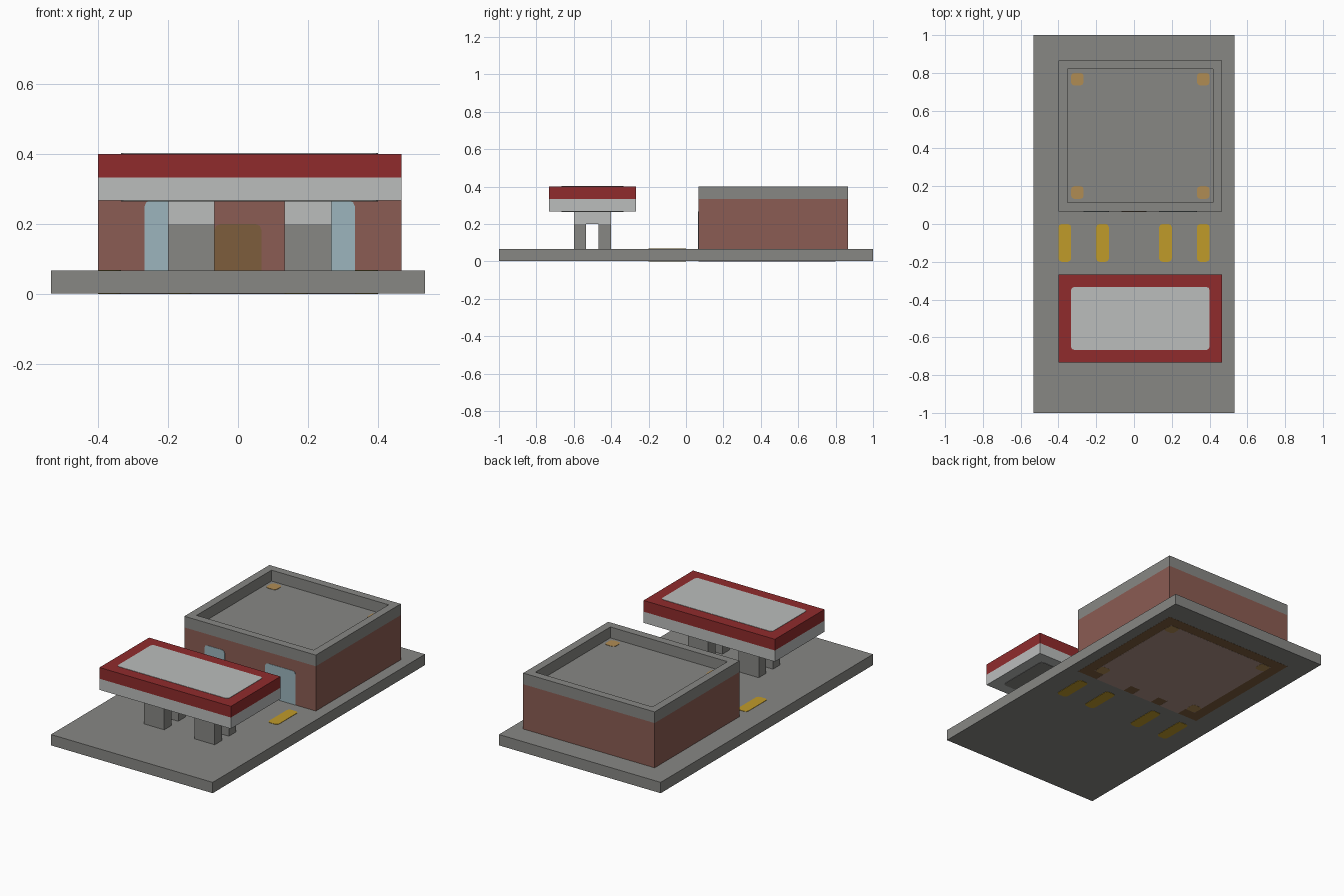
import bpy
import bmesh
from mathutils import Vector

cube = bpy.data.objects.get("Cube")
if cube:
    bpy.data.objects.remove(cube, do_unlink=True)

U = 1 / 15      # everything sits on a block grid of this size
THIN = 0.03     # thickness of painted plates, in blocks


def material(name, rgb):
    lin = [((c / 255 + 0.055) / 1.055) ** 2.4 for c in rgb]
    mat = bpy.data.materials.new(name)
    mat.use_nodes = True
    mat.diffuse_color = (*lin, 1)
    mat.node_tree.nodes["Principled BSDF"].inputs["Base Color"].default_value = (*lin, 1)
    return mat


GREY = material("concrete grey", (135, 135, 132))
LIGHT = material("light grey", (187, 189, 188))
RED = material("canopy red", (144, 43, 44))
BRICK = material("brick", (139, 92, 83))
BLUE = material("window blue", (156, 181, 189))
BROWN = material("door brown", (125, 93, 60))
YELLOW = material("line yellow", (192, 155, 42))
TAN = material("lamp tan", (176, 140, 84))
FLOOR = material("floor beige", (176, 148, 136))


def box(name, mat, lo, hi, chamfer_axis=None, recess=0):
    """Box between two grid corners; optional clipped corners or sunken top."""
    lo, hi = Vector(lo) * U, Vector(hi) * U
    bm = bmesh.new()
    bmesh.ops.create_cube(bm, size=1)
    for v in bm.verts:
        v.co = Vector((v.co[i] + 0.5) * (hi[i] - lo[i]) + lo[i] for i in range(3))
    if chamfer_axis is not None:
        edges = [e for e in bm.edges
                 if all(abs(e.verts[0].co[i] - e.verts[1].co[i]) < 1e-6
                        for i in range(3) if i != chamfer_axis)]
        bmesh.ops.bevel(bm, geom=edges, offset=0.25 * U, segments=2,
                        profile=0.5, affect='EDGES')
    if recess:
        bm.normal_update()
        top = max(bm.faces, key=lambda f: f.normal.z)
        bmesh.ops.inset_region(bm, faces=[top], thickness=U)
        sunk = bmesh.ops.extrude_discrete_faces(bm, faces=[top])["faces"][0]
        for v in sunk.verts:
            v.co.z -= recess * U
    bmesh.ops.recalc_face_normals(bm, faces=bm.faces)
    mesh = bpy.data.meshes.new(name)
    bm.to_mesh(mesh)
    bm.free()
    mesh.materials.append(mat)
    obj = bpy.data.objects.new(name, mesh)
    bpy.context.collection.objects.link(obj)
    return obj


def flat(name, mat, x0, x1, y0, y1, z, clip=True):
    """Painted patch lying flat, rising one plate thickness from z."""
    return box(name, mat, (x0, y0, z), (x1, y1, z + THIN), 2 if clip else None)


# Ground slab
box("ground_slab", GREY, (-8, -15, THIN), (8, 15, 1))

# Parking lines, showing on both faces of the slab
for x in (-6, -3, 2, 5):
    flat("parking_line", YELLOW, x, x + 1, -3, 0, 1)
    flat("parking_line_underside", YELLOW, x, x + 1, -3, 0, 0)

# Shop walls and sunken roof
box("shop_walls", BRICK, (-6, 1, 1), (7, 13, 5))
box("shop_roof", GREY, (-6, 1, 5), (7, 13, 6), recess=0.98)

# Shop front: windows and door
openings = {"left_window": (BLUE, -4, -2, 4), "right_window": (BLUE, 2, 5, 4),
            "door": (BROWN, -1, 1, 3)}
for name, (mat, x0, x1, top) in openings.items():
    box(name, mat, (x0, 1 - THIN, 0.7), (x1, 1, top), 1)
    flat(name + "_threshold_underside", FLOOR, x0, x1, 1, 2, THIN / 3, False)

# Shop footprint on the underside
flat("wall_footprint", BROWN, -6, 7, 1, 13, THIN * 2 / 3, False)
flat("floor_underside", FLOOR, -5, 6, 2, 12, THIN / 3, False)

# Corner lamps on the roof and underside
for x in (-5, 5):
    for y in (2, 11):
        flat("roof_lamp", TAN, x, x + 1, y, y + 1, 5.02)
        flat("underside_lamp", TAN, x, x + 1, y, y + 1, 0)

# Canopy
box("canopy_base", LIGHT, (-6, -11, 4), (7, -4, 5))
box("canopy_band", RED, (-6, -11, 5), (7, -4, 6))
flat("canopy_top_panel", LIGHT, -5, 6, -10, -5, 6)
flat("canopy_ceiling_panel", GREY, -5, 6, -10, -5, 4 - THIN)

# Canopy supports: a cap on two posts each
for x in (-3, 2):
    box("support_cap", LIGHT, (x, -9, 3), (x + 2, -6, 4))
    for y in (-9, -7):
        box("support_post", GREY, (x, y, 1), (x + 2, y + 1, 3))
